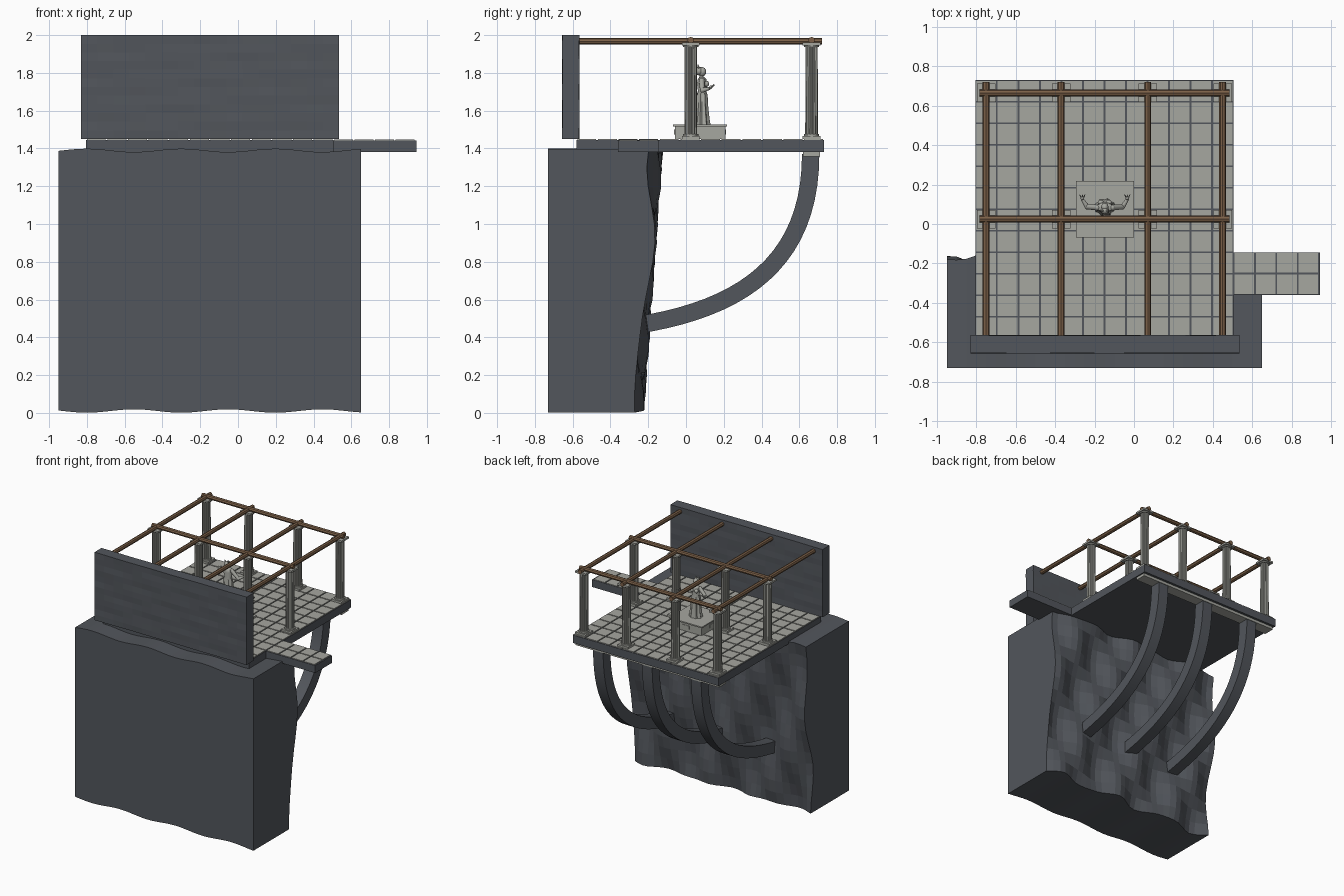
import bpy, bmesh, math
from mathutils import Vector, Matrix

old = bpy.data.objects.get("Cube")
if old:
    bpy.data.objects.remove(old)


def material(name, rgb):
    m = bpy.data.materials.new(name)
    m.use_nodes = True
    m.diffuse_color = (*rgb, 1)
    m.node_tree.nodes["Principled BSDF"].inputs["Base Color"].default_value = (*rgb, 1)
    return m


SLATE = material("slate_rock", (0.085, 0.093, 0.107))
STONE = material("pale_stone", (0.38, 0.385, 0.35))
WOOD = material("brown_wood", (0.2, 0.118, 0.065))


def finish(name, bm, mat, smooth=False):
    bmesh.ops.recalc_face_normals(bm, faces=bm.faces)
    me = bpy.data.meshes.new(name)
    bm.to_mesh(me)
    bm.free()
    me.materials.append(mat)
    ob = bpy.data.objects.new(name, me)
    bpy.context.collection.objects.link(ob)
    if smooth:
        bpy.ops.object.select_all(action='DESELECT')
        ob.select_set(True)
        bpy.context.view_layer.objects.active = ob
        bpy.ops.object.shade_smooth_by_angle(angle=math.radians(40))
    return ob


def box(bm, lo, hi):
    lo, hi = Vector(lo), Vector(hi)
    mat = Matrix.Translation((lo + hi) / 2) @ Matrix.Diagonal((*(hi - lo), 1))
    bmesh.ops.create_cube(bm, size=1, matrix=mat)


def rod(bm, a, b, r1, r2=None, sides=8):
    a, b = Vector(a), Vector(b)
    d = b - a
    mat = Matrix.Translation((a + b) / 2) @ d.to_track_quat('Z', 'Y').to_matrix().to_4x4()
    bmesh.ops.create_cone(bm, cap_ends=True, segments=sides, radius1=r1,
                          radius2=r1 if r2 is None else r2, depth=d.length, matrix=mat)


def ball(bm, at, size, segs=12):
    mat = Matrix.Translation(at) @ Matrix.Diagonal((*size, 1))
    bmesh.ops.create_uvsphere(bm, u_segments=segs, v_segments=segs * 2 // 3, radius=1, matrix=mat)


def loft(bm, rings):
    # join equal rings of points into a capped skin
    loops = [[bm.verts.new(p) for p in ring] for ring in rings]
    n = len(loops[0])
    for low, high in zip(loops, loops[1:]):
        for i in range(n):
            j = (i + 1) % n
            bm.faces.new((low[i], low[j], high[j], high[i]))
    bm.faces.new(loops[0])
    bm.faces.new(loops[-1])


def slab_grid(x0, x1, z0, z1, front, back, nx, nz, shape):
    # upright block with a gridded front and back, bent by shape(x, z, is_back)
    bm = bmesh.new()
    mat = (Matrix.Translation(((x0 + x1) / 2, back, (z0 + z1) / 2))
           @ Matrix.Rotation(math.pi / 2, 4, 'X')
           @ Matrix.Diagonal(((x1 - x0) / 2, (z1 - z0) / 2, 1, 1)))
    bmesh.ops.create_grid(bm, x_segments=nx, y_segments=nz, size=1, matrix=mat)
    ext = bmesh.ops.extrude_face_region(bm, geom=bm.faces[:])
    for e in ext["geom"]:
        if isinstance(e, bmesh.types.BMVert):
            e.co.y = front
    for v in bm.verts:
        v.co += Vector(shape(v.co.x, v.co.z, abs(v.co.y - back) < 1e-4))
    return bm


# Cliff with a leaning, rippled rear face and wavy top and bottom
CLIFF_H = 1.39


def cliff_shape(x, z, is_back):
    t = z / CLIFF_H
    dz = 0.009 * math.cos(12.6 * (x + 0.8)) * (2 * t - 1) + 0.01 * (1 - t)
    dy = 0
    if is_back:
        dy = 0.1 * (t - 1) + 0.03 * math.sin(6 * (z - 0.52) + 12 * (x - 0.65))
        dy += 0.012 * math.sin(9 * z - 21 * x)
    return 0, dy, dz


finish("cliff", slab_grid(-0.95, 0.65, 0, CLIFF_H, -0.73, -0.16, 32, 14, cliff_shape), SLATE)

# Front wall with faint hewn ripples
finish("front_wall", slab_grid(-0.83, 0.535, 1.45, 2.0, -0.655, -0.565, 16, 12, lambda x, z, b:
       (0, 0.002 * math.sin(5 * x + 40 * z) * math.sin(9 * x - 11 * z), 0)), SLATE)

# Deck, walkway and their paving
DX0, DX1, DY0, DY1, TOP = -0.805, 0.505, -0.58, 0.73, 1.45
bm = bmesh.new()
box(bm, (DX0, DY0, 1.38), (DX1, DY1, TOP - 0.006))
finish("deck_slab", bm, SLATE)
bm = bmesh.new()
box(bm, (DX1, -0.36, 1.382), (0.945, -0.145, TOP - 0.008))
finish("walkway_slab", bm, SLATE)


def paving(name, x0, y0, nx, ny, pitch, z):
    bm = bmesh.new()
    g = 0.0045
    for i in range(nx):
        for j in range(ny):
            x, y = x0 + i * pitch, y0 + j * pitch
            box(bm, (x + g, y + g, z - 0.012), (x + pitch - g, y + pitch - g, z))
    finish(name, bm, STONE)


paving("deck_tiles", DX0, DY0, 12, 12, (DX1 - DX0) / 12, TOP)
paving("walkway_tiles", DX1, -0.36, 4, 2, 0.1085, TOP - 0.003)

# Fluted columns with square bases and capitals
XS, YS = (-0.75, -0.37, 0.07, 0.45), (0.025, 0.665)


def flute_ring(x, y, z, scale=1):
    pts = []
    for i in range(48):
        r = scale * (0.034 if i % 4 < 2 else 0.028)
        a = math.tau * i / 48
        pts.append((x + r * math.cos(a), y + r * math.sin(a), z))
    return pts


for i, x in enumerate(XS):
    for j, y in enumerate(YS):
        bm = bmesh.new()
        loft(bm, [flute_ring(x, y, 1.46), flute_ring(x, y, 1.95, 0.94)])
        box(bm, (x - 0.047, y - 0.047, TOP), (x + 0.047, y + 0.047, 1.465))
        box(bm, (x - 0.047, y - 0.047, 1.945), (x + 0.047, y + 0.047, 1.96))
        for z0, z1 in ((1.465, 1.476), (1.936, 1.945)):
            rod(bm, (x, y, z0), (x, y, z1), 0.04, sides=24)
        finish(f"column_{i + 1}_{j + 1}", bm, STONE)

# Pergola beams
for i, x in enumerate(XS):
    bm = bmesh.new()
    rod(bm, (x, -0.565, 1.967), (x, 0.72, 1.967), 0.0175)
    finish(f"long_beam_{i + 1}", bm, WOOD)
for j, y in enumerate(YS):
    bm = bmesh.new()
    rod(bm, (-0.785, y, 1.973), (0.485, y, 1.973), 0.0175)
    finish(f"cross_beam_{j + 1}", bm, WOOD)

# Curved braces from the cliff to a pale strip beneath the deck
bm = bmesh.new()
box(bm, (DX0 + 0.01, 0.62, 1.358), (DX1 - 0.01, 0.71, 1.38))
finish("brace_strip", bm, STONE)
P = [Vector(p) for p in ((0.66, 1.37), (0.66, 0.80), (0.30, 0.55), (-0.27, 0.463))]
for k in (-1, 0, 1):
    x, rings = -0.145 + 0.44 * k, []
    for s in range(21):
        t = s / 20
        u = 1 - t
        c = P[0] * u**3 + P[1] * 3 * u * u * t + P[2] * 3 * u * t * t + P[3] * t**3
        d = ((P[1] - P[0]) * u * u + (P[2] - P[1]) * 2 * u * t + (P[3] - P[2]) * t * t).normalized()
        n = Vector((-d.y, d.x)) * 0.046
        rings.append([(x + sx * 0.045, c.x + sn * n.x, c.y + sn * n.y)
                      for sx, sn in ((-1, -1), (1, -1), (1, 1), (-1, 1))])
    bm = bmesh.new()
    loft(bm, rings)
    finish(f"curved_brace_{k + 2}", bm, SLATE, True)

# Pedestal with a lip and side plaques
CX, CY = -0.148, 0.075
bm = bmesh.new()
box(bm, (CX - 0.138, CY - 0.134, TOP), (CX + 0.138, CY + 0.134, 1.516))
box(bm, (CX - 0.147, CY - 0.143, 1.516), (CX + 0.147, CY + 0.143, 1.526))
box(bm, (CX - 0.142, CY - 0.03, 1.475), (CX + 0.142, CY + 0.03, 1.5))
box(bm, (CX - 0.03, CY - 0.138, 1.475), (CX + 0.03, CY + 0.138, 1.5))
finish("pedestal", bm, STONE)

# Robed statue facing the rear, with raised open hands
bm = bmesh.new()
robe = [(1.526, 0.05, 0.042), (1.56, 0.044, 0.037), (1.63, 0.038, 0.03), (1.68, 0.036, 0.028),
        (1.705, 0.028, 0.022), (1.745, 0.04, 0.027), (1.768, 0.042, 0.022), (1.777, 0.014, 0.013)]
rings = []
for z, rx, ry in robe:
    fold = 0.1 if z < 1.7 else 0
    rings.append([(CX + rx * (1 + fold * (i % 3 - 1)) * math.cos(math.tau * i / 24),
                   CY + 0.01 + ry * (1 + fold * (i % 3 - 1)) * math.sin(math.tau * i / 24), z)
                  for i in range(24)])
loft(bm, rings)
finish("statue_robe", bm, STONE, True)
bm = bmesh.new()
rod(bm, (CX, CY + 0.005, 1.765), (CX, CY + 0.008, 1.795), 0.011, sides=12)
ball(bm, (CX, CY + 0.01, 1.806), (0.019, 0.022, 0.025))
ball(bm, (CX, CY - 0.006, 1.81), (0.022, 0.02, 0.023))
for s in (-1, 1):
    ball(bm, (CX + s * 0.02, CY + 0.033, 1.742), (0.016, 0.015, 0.016))
    rod(bm, (CX + s * 0.009, CY - 0.005, 1.82), (CX + s * 0.016, CY - 0.012, 1.843), 0.008, 0.002)
finish("statue_head", bm, STONE, True)
for s, side in ((1, "left"), (-1, "right")):
    bm = bmesh.new()
    shoulder, elbow, wrist = [Vector((CX + s * x, CY + y, z)) for x, y, z in
                              ((0.038, 0.008, 1.758), (0.09, 0.012, 1.708), (0.114, 0.05, 1.718))]
    rod(bm, shoulder, elbow, 0.015, 0.013, 10)
    rod(bm, elbow, wrist, 0.013, 0.008, 10)
    ball(bm, shoulder, (0.016,) * 3, 9)
    ball(bm, elbow, (0.013,) * 3, 9)
    ball(bm, wrist + Vector((0, 0.006, 0.006)), (0.01, 0.009, 0.01), 9)
    for f in (-1, 0, 1):
        rod(bm, wrist + Vector((f * 0.006, 0.01, 0.008)),
            wrist + Vector((f * 0.014, 0.024, 0.018 - 0.004 * f * s)), 0.004, 0.002, 6)
    finish(f"statue_{side}_arm", bm, STONE, True)
